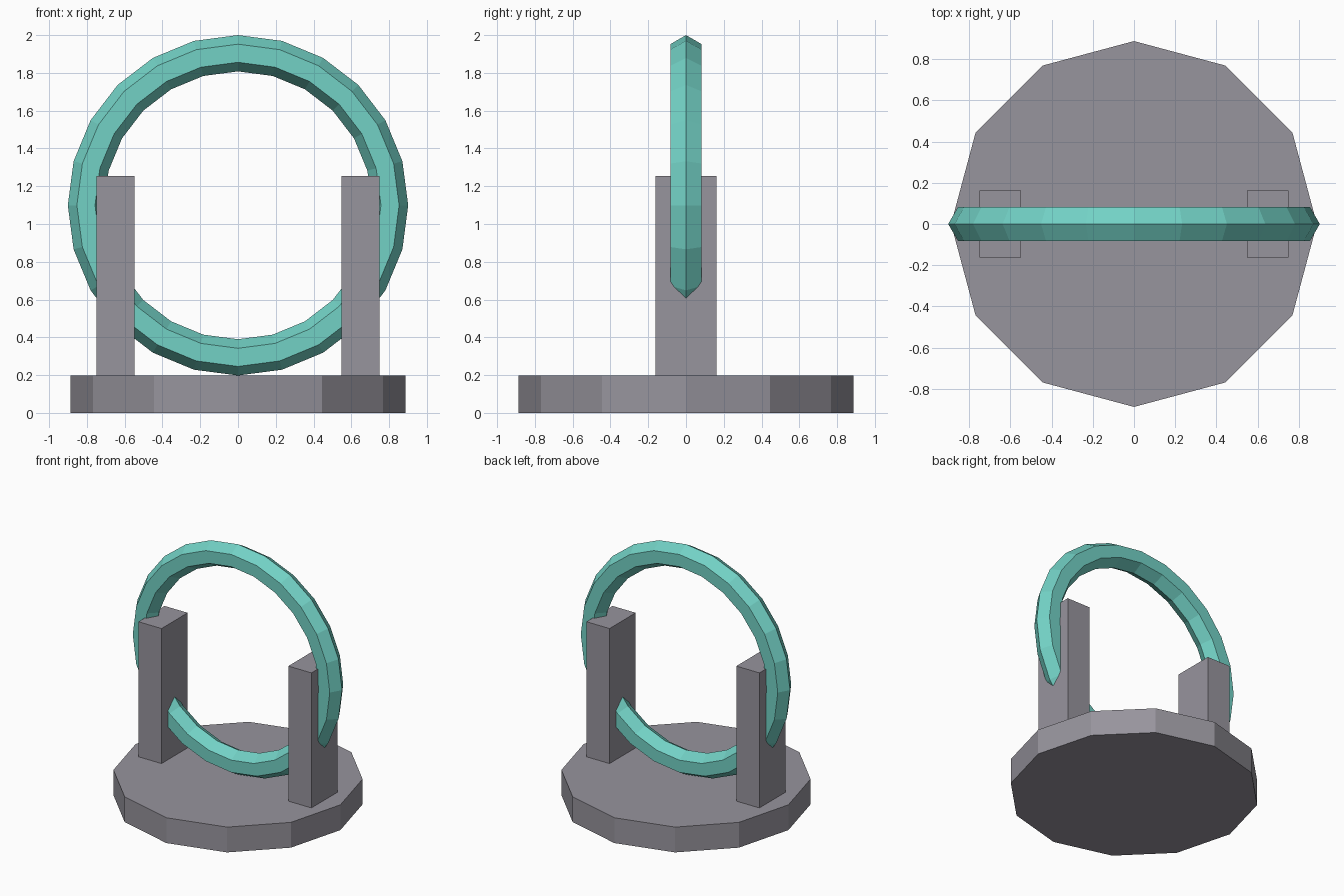
import bpy
import bmesh
from math import cos, sin, tau

cube = bpy.data.objects.get("Cube")
if cube:
    bpy.data.objects.remove(cube, do_unlink=True)


def material(name, rgb):
    mat = bpy.data.materials.new(name)
    mat.use_nodes = True
    mat.diffuse_color = (*rgb, 1)
    mat.node_tree.nodes["Principled BSDF"].inputs["Base Color"].default_value = (*rgb, 1)
    return mat


def add_object(name, bm, mat):
    bmesh.ops.recalc_face_normals(bm, faces=bm.faces)
    mesh = bpy.data.meshes.new(name)
    bm.to_mesh(mesh)
    bm.free()
    mesh.materials.append(mat)
    obj = bpy.data.objects.new(name, mesh)
    bpy.context.collection.objects.link(obj)
    return obj


stone = material("stone grey", (0.31, 0.297, 0.337))
teal = material("teal", (0.17, 0.64, 0.56))

BASE_TOP = 0.198

# Twelve-sided base disc, with corners on the axes
bm = bmesh.new()
rim = [bm.verts.new((0.887 * cos(tau * i / 12), 0.887 * sin(tau * i / 12), 0))
       for i in range(12)]
bottom = bm.faces.new(rim)
top = bmesh.ops.extrude_face_region(bm, geom=[bottom])["geom"]
bmesh.ops.translate(bm, vec=(0, 0, BASE_TOP),
                    verts=[v for v in top if isinstance(v, bmesh.types.BMVert)])
add_object("base", bm, stone)

# Two upright posts
for name, side in (("left_post", 1), ("right_post", -1)):
    bm = bmesh.new()
    bmesh.ops.create_cube(bm, size=1)
    bmesh.ops.scale(bm, vec=(0.2, 0.323, 1.255 - BASE_TOP), verts=bm.verts)
    bmesh.ops.translate(bm, vec=(side * 0.649, 0, (1.255 + BASE_TOP) / 2), verts=bm.verts)
    add_object(name, bm, stone)

# Standing ring: hexagonal section swept around the y axis
MAJOR, MINOR, SEGMENTS, SIDES = 0.805, 0.096, 24, 6
bm = bmesh.new()
loops = []
for i in range(SEGMENTS):
    a = tau * i / SEGMENTS
    loop = []
    for j in range(SIDES):
        b = tau * j / SIDES
        r = MAJOR + MINOR * cos(b)
        loop.append(bm.verts.new((r * cos(a), MINOR * sin(b), 1.099 + r * sin(a))))
    loops.append(loop)
for i in range(SEGMENTS):
    here, after = loops[i], loops[(i + 1) % SEGMENTS]
    for j in range(SIDES):
        k = (j + 1) % SIDES
        bm.faces.new((here[j], here[k], after[k], after[j]))
add_object("ring", bm, teal)
